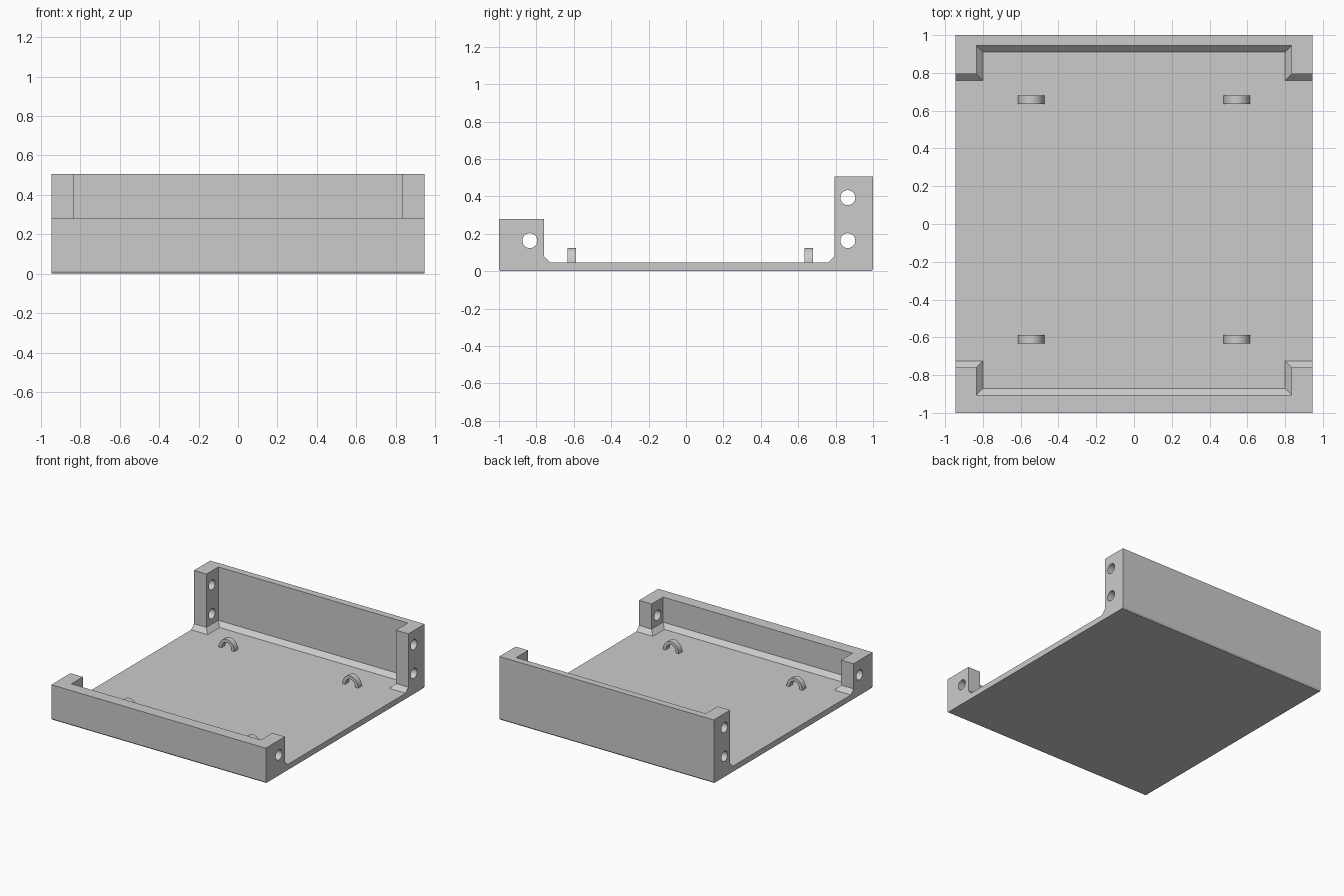
import bpy, bmesh, math
from mathutils import Matrix

cube = bpy.data.objects.get("Cube")
if cube:
    bpy.data.objects.remove(cube, do_unlink=True)

W, FLOOR, BEVEL = 0.945, 0.045, 0.035

grey = bpy.data.materials.new("light_grey")
grey.use_nodes = True
grey.diffuse_color = (0.6, 0.6, 0.6, 1)
grey.node_tree.nodes["Principled BSDF"].inputs["Base Color"].default_value = (0.6, 0.6, 0.6, 1)


def make(name, bm):
    bmesh.ops.recalc_face_normals(bm, faces=bm.faces)
    mesh = bpy.data.meshes.new(name)
    bm.to_mesh(mesh)
    bm.free()
    mesh.materials.append(grey)
    ob = bpy.data.objects.new(name, mesh)
    bpy.context.collection.objects.link(ob)
    return ob


def loft(name, rings):
    """Skin a stack of matching outlines and cap both ends."""
    bm = bmesh.new()
    rows = [[bm.verts.new(p) for p in ring] for ring in rings]
    n = len(rows[0])
    for a, b in zip(rows, rows[1:]):
        for i in range(n):
            j = (i + 1) % n
            bm.faces.new((a[i], a[j], b[j], b[i]))
    bm.faces.new(rows[0])
    bm.faces.new(rows[-1])
    return make(name, bm)


def combine(target, tool, operation):
    mod = target.modifiers.new("combine", 'BOOLEAN')
    mod.object, mod.operation, mod.solver = tool, operation, 'EXACT'
    bpy.context.view_layer.objects.active = target
    bpy.ops.object.modifier_apply(modifier=mod.name)
    bpy.data.objects.remove(tool, do_unlink=True)


def wall(name, side, inner, post, top):
    """C-shaped end wall with corner posts and a sloped foot on the inside."""
    def outline(z, d):
        px = 0.835 - d
        half = [(W, 1), (W, post - d), (px, post - d), (px, inner - d)]
        pts = half + [(-x, y) for x, y in reversed(half)]
        return [(x, side * y, z) for x, y in pts]
    return loft(name, [outline(FLOOR, BEVEL), outline(FLOOR + BEVEL, 0), outline(top, 0)])


# Floor tray with small bevels under the front and back edges
section = [(-1, 0.012), (-0.992, 0), (0.992, 0), (1, 0.012), (1, FLOOR), (-1, FLOOR)]
tray = loft("tray", [[(x, y, z) for y, z in section] for x in (-W, W)])

# End walls
combine(tray, wall("front_wall", -1, 0.905, 0.76, 0.28), 'UNION')
combine(tray, wall("back_wall", 1, 0.945, 0.795, 0.505), 'UNION')

# Screw holes through the posts
for y, z in ((-0.835, 0.163), (0.865, 0.163), (0.865, 0.393)):
    bm = bmesh.new()
    bmesh.ops.create_cone(bm, cap_ends=True, segments=32, radius1=0.04, radius2=0.04, depth=2.2,
                          matrix=Matrix.Translation((0, y, z)) @ Matrix.Rotation(math.pi / 2, 4, 'Y'))
    cutter = make("hole_cutter", bm)
    cutter.hide_render = True
    combine(tray, cutter, 'DIFFERENCE')

# Cable loops on the floor
STEPS = 20
for x in (-0.545, 0.545):
    for y in (-0.61, 0.657):
        def arc(rx, rz):
            angles = [math.pi * i / STEPS for i in range(STEPS + 1)]
            return [(x + rx * math.cos(a), FLOOR - 0.002 + rz * math.sin(a)) for a in angles]
        shape = arc(0.07, 0.081) + arc(0.045, 0.056)[::-1]
        loop = loft("cable_loop_%s_%s" % ("back" if y > 0 else "front", "left" if x > 0 else "right"),
                    [[(px, y + s * 0.023, pz) for px, pz in shape] for s in (-1, 1)])

# Smooth curved surfaces while keeping edges crisp
for ob in bpy.context.collection.objects:
    ob.select_set(ob.name == "tray" or ob.name.startswith("cable_loop"))
bpy.context.view_layer.objects.active = tray
bpy.ops.object.shade_smooth_by_angle(angle=math.radians(30))
